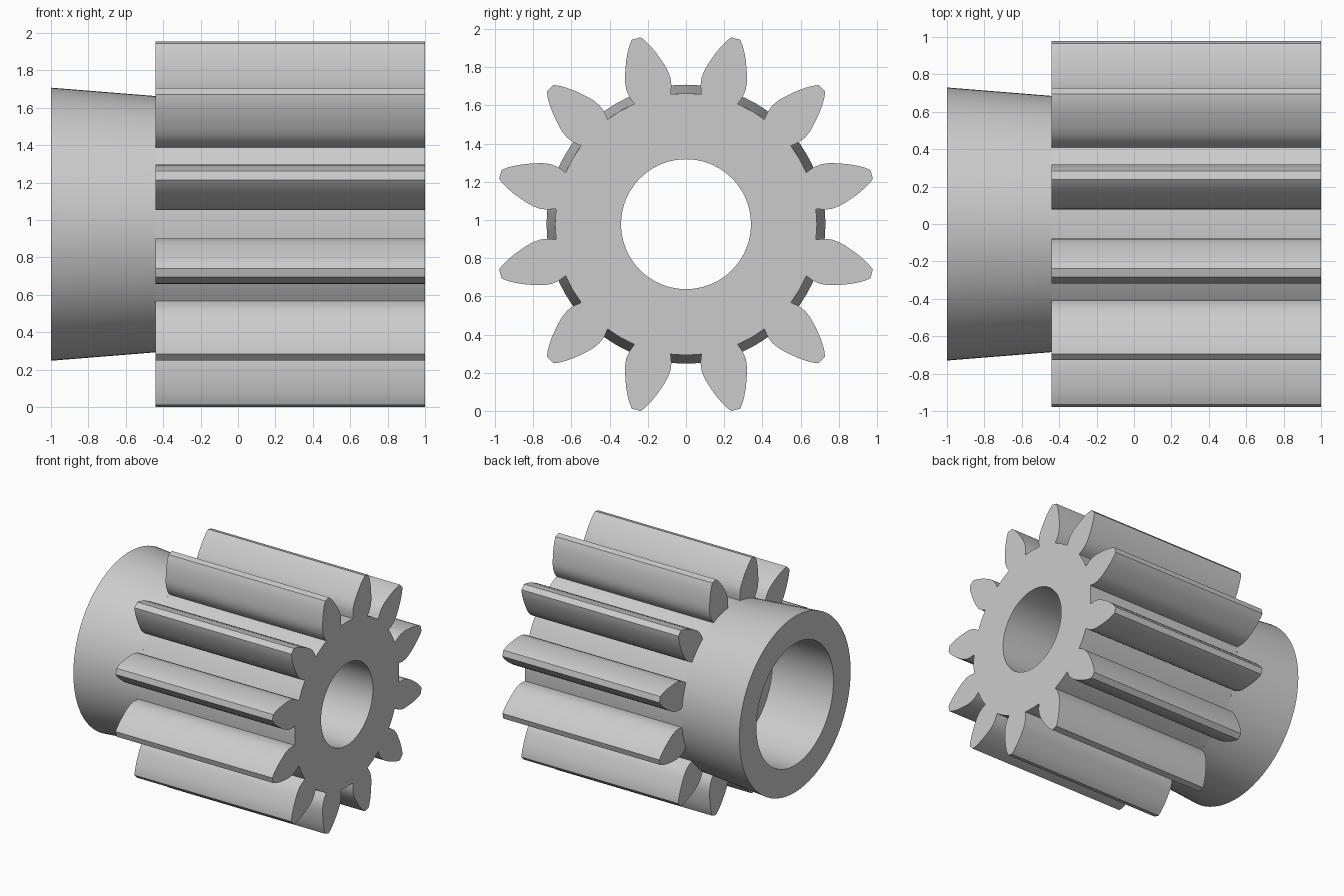
import bpy, bmesh, math
from mathutils import Vector

cube = bpy.data.objects.get("Cube")
if cube:
    bpy.data.objects.remove(cube, do_unlink=True)

AXIS_Z = 0.978
TEETH = 12
SEGMENTS = 72
X_HUB, X_JOINT, X_END = -1.0, -0.44, 1.0
BORE, SOCKET, ROOT = 0.34, 0.505, 0.685

grey = bpy.data.materials.new("light_grey")
grey.use_nodes = True
colour = (0.6, 0.6, 0.6, 1.0)
grey.diffuse_color = colour
grey.node_tree.nodes["Principled BSDF"].inputs["Base Color"].default_value = colour


def ring(radius, count=SEGMENTS):
    """Circle points in the YZ plane."""
    steps = [math.tau * i / count for i in range(count)]
    return [(radius * math.cos(a), radius * math.sin(a)) for a in steps]


def add_loop(bm, points, x):
    """Closed loop of vertices at a given x."""
    verts = [bm.verts.new((x, y, z)) for y, z in points]
    edges = [bm.edges.new((v, verts[i - 1])) for i, v in enumerate(verts)]
    return verts, edges


def finish(bm, name):
    bmesh.ops.recalc_face_normals(bm, faces=bm.faces)
    mesh = bpy.data.meshes.new(name)
    bm.to_mesh(mesh)
    bm.free()
    mesh.materials.append(grey)
    obj = bpy.data.objects.new(name, mesh)
    obj.location.z = AXIS_Z
    bpy.context.collection.objects.link(obj)
    bpy.ops.object.select_all(action='DESELECT')
    obj.select_set(True)
    bpy.context.view_layer.objects.active = obj
    bpy.ops.object.shade_smooth_by_angle(angle=math.radians(30))
    return obj


# Tooth flank as (radius, half width), from root to tip
flank = [(0.678, 0.098), (0.72, 0.114), (0.76, 0.12), (0.80, 0.116),
         (0.834, 0.107), (0.87, 0.095), (0.91, 0.08), (0.95, 0.061),
         (0.98, 0.044), (1.006, 0.024)]
tooth = [(r, -w) for r, w in flank] + [(r, w) for r, w in reversed(flank)]

# Outline of the toothed wheel, with the root arc point between teeth
outline = []
for k in range(TEETH):
    mid = math.tau * (k + 0.5) / TEETH
    c, s = math.cos(mid), math.sin(mid)
    outline += [(r * c - t * s, r * s + t * c) for r, t in tooth]
    gap = math.tau * (k + 1) / TEETH
    outline.append((ROOT * math.cos(gap), ROOT * math.sin(gap)))

# Toothed wheel with a narrow bore
bm = bmesh.new()
edges = add_loop(bm, outline, X_JOINT)[1] + add_loop(bm, ring(BORE), X_JOINT)[1]
bmesh.ops.triangle_fill(bm, use_beauty=True, edges=edges, normal=Vector((-1, 0, 0)))
extruded = bmesh.ops.extrude_face_region(bm, geom=bm.faces[:], use_keep_orig=True)
moved = [g for g in extruded["geom"] if isinstance(g, bmesh.types.BMVert)]
bmesh.ops.translate(bm, verts=moved, vec=(X_END - X_JOINT, 0, 0))
finish(bm, "toothed_wheel")

# Tapered hub with a wide socket, seated on the wheel's back face
bm = bmesh.new()
section = [(X_JOINT, ROOT), (X_HUB, 0.73), (X_HUB, SOCKET), (X_JOINT, SOCKET)]
loops = [add_loop(bm, ring(r), x)[0] for x, r in section]
for a, b in zip(loops, loops[1:]):
    for i in range(SEGMENTS):
        bm.faces.new((a[i - 1], a[i], b[i], b[i - 1]))
finish(bm, "hub")
